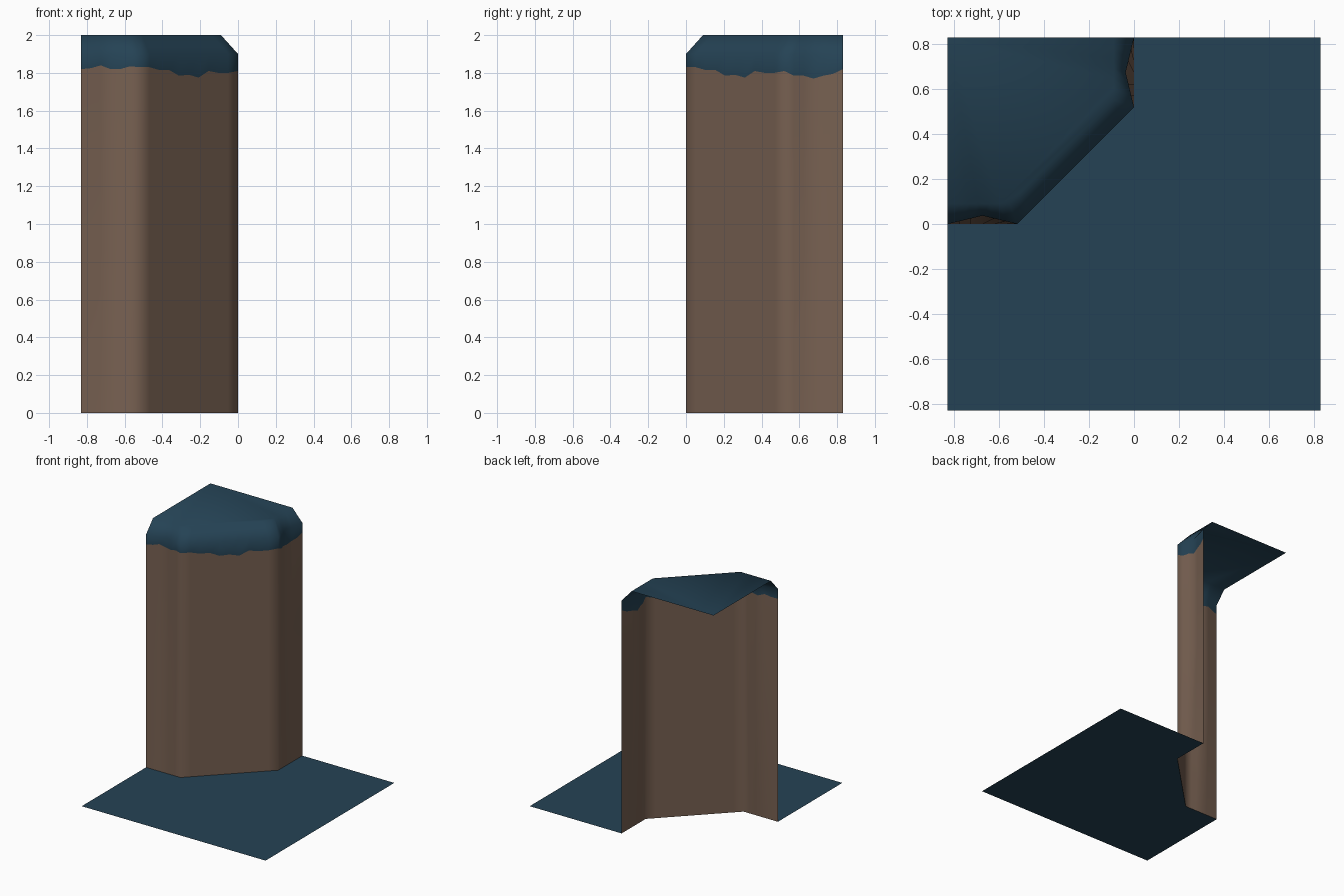
import bpy, bmesh
from mathutils import Vector

if "Cube" in bpy.data.objects:
    bpy.data.objects.remove(bpy.data.objects["Cube"])

H = 0.83      # half width of the tile
RIM = 0.09    # width of the sloped rim


def material(name, rgb):
    m = bpy.data.materials.new(name)
    m.diffuse_color = (*rgb, 1)
    m.use_nodes = True
    m.node_tree.nodes["Principled BSDF"].inputs["Base Color"].default_value = m.diffuse_color
    return m


grass = material("dark teal grass", (0.018, 0.055, 0.090))
rock = material("brown rock", (0.185, 0.118, 0.083))


def finish(bm, name, mats, smooth):
    me = bpy.data.meshes.new(name)
    bm.normal_update()
    for f in bm.faces:
        f.smooth = smooth
    bm.to_mesh(me)
    bm.free()
    for m in mats:
        me.materials.append(m)
    ob = bpy.data.objects.new(name, me)
    bpy.context.collection.objects.link(ob)


# Lower ground: square with the cliff footprint cut out of one corner
bm = bmesh.new()
plan = [(-H, -H), (H, -H), (H, H), (0, H), (0, 0.52), (-0.52, 0), (-H, 0)]
bm.faces.new([bm.verts.new((x, y, 0)) for x, y in plan])
bmesh.ops.triangulate(bm, faces=bm.faces[:])
finish(bm, "lower_ground", [grass], False)

# Cliff plan at the foot and at the top edge, with the ragged grass line per side
foot = [Vector(p) for p in ((-H, 0), (-0.52, 0), (0, 0.52), (0, H))]
top = [Vector(p) for p in ((-H, RIM), (-0.555, RIM), (-RIM, 0.555), (-RIM, H))]
inward = [Vector((0, 1)), Vector((0, 0)), Vector((-1, 0))]
grass_line = [
    [1.82, 1.825, 1.84, 1.82, 1.82, 1.835, 1.83],
    [1.83, 1.83, 1.815, 1.815, 1.785, 1.79, 1.775, 1.81, 1.80, 1.80, 1.81],
    [1.81, 1.785, 1.785, 1.77, 1.785, 1.795, 1.82],
]

# Cliff: columns of vertices along the plan, side walls hollowed a little above the foot
bm = bmesh.new()
columns = []
for s, line in enumerate(grass_line):
    n = len(line) - 1
    for k in range(0 if s == 0 else 1, n + 1):
        t = k / n
        p = foot[s].lerp(foot[s + 1], t)
        q = p + inward[s] * 0.037 * (1 - abs(2 * t - 1))
        e = top[s].lerp(top[s + 1], t)
        columns.append([bm.verts.new((v.x, v.y, z)) for v, z in
                        ((p, 0), (q, 0.95), (q, line[k]), (q, 1.9), (e, 2))])
for a, b in zip(columns, columns[1:]):
    for j in range(4):
        f = bm.faces.new((a[j], b[j], b[j + 1], a[j + 1]))
        f.material_index = 0 if j < 2 else 1

# Upper ground closing the top of the cliff
f = bm.faces.new([c[4] for c in columns] + [bm.verts.new((-H, H, 2))])
f.material_index = 1
finish(bm, "cliff", [rock, grass], True)
